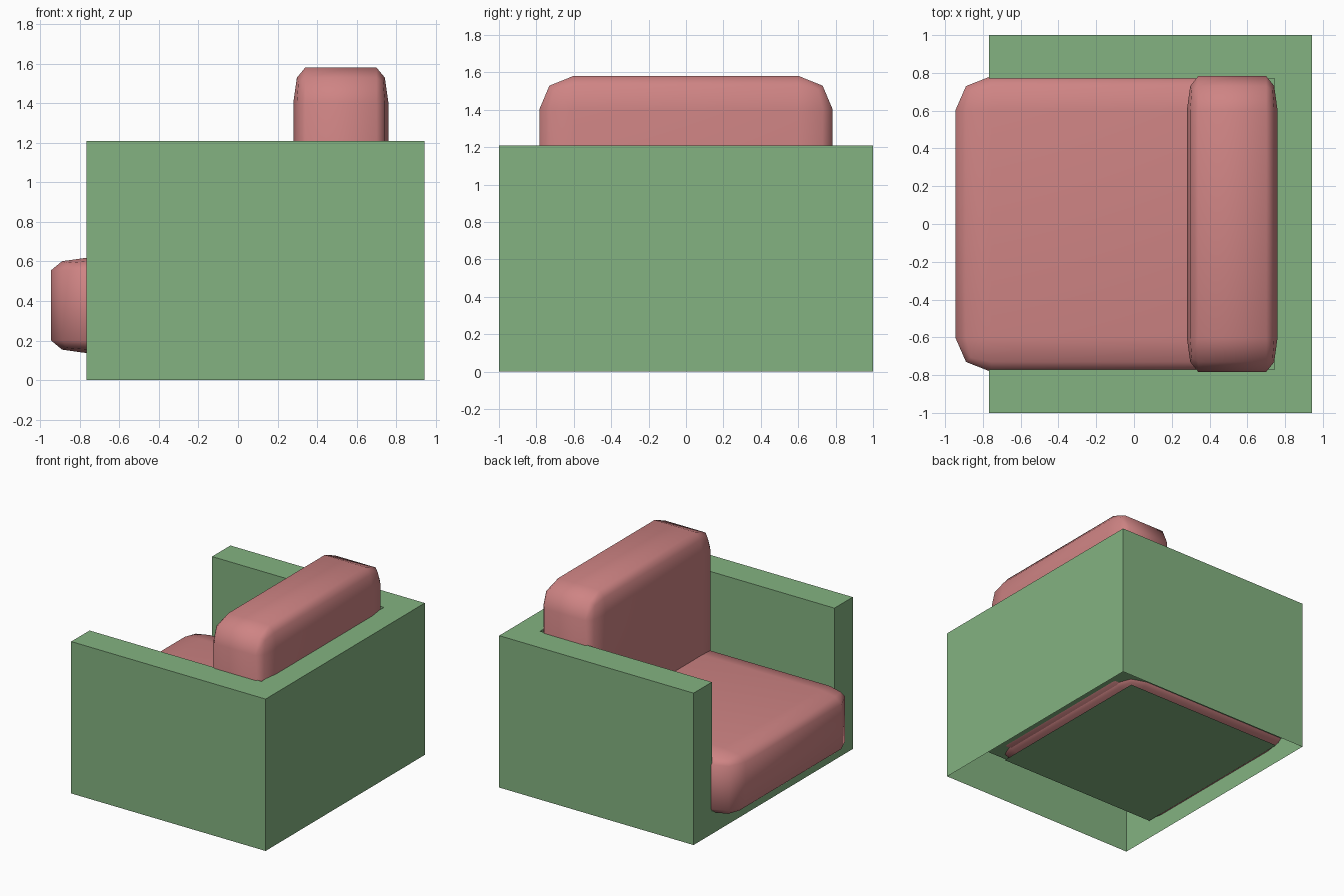
import bpy, bmesh

if "Cube" in bpy.data.objects:
    bpy.data.objects.remove(bpy.data.objects["Cube"])


def material(name, color):
    m = bpy.data.materials.new(name)
    m.diffuse_color = color
    m.use_nodes = True
    m.node_tree.nodes["Principled BSDF"].inputs["Base Color"].default_value = m.diffuse_color
    return m


green = material("green_fabric", (0.23, 0.45, 0.22, 1))
red = material("red_fabric", (0.62, 0.23, 0.23, 1))


def add_object(name, bm, mat):
    bmesh.ops.recalc_face_normals(bm, faces=bm.faces)
    mesh = bpy.data.meshes.new(name)
    bm.to_mesh(mesh)
    bm.free()
    obj = bpy.data.objects.new(name, mesh)
    bpy.context.collection.objects.link(obj)
    mesh.materials.append(mat)
    return obj


def cushion(name, lo, hi, radius):
    # rounded unit cube, remapped so each axis has its own rounding radius
    bm = bmesh.new()
    bmesh.ops.create_cube(bm, size=1)
    bmesh.ops.bevel(bm, geom=bm.edges[:], offset=0.1, segments=2,
                    profile=0.5, affect='EDGES')
    for v in bm.verts:
        for i in range(3):
            depth = (0.5 - abs(v.co[i])) / 0.1 * radius[i]
            v.co[i] = hi[i] - depth if v.co[i] > 0 else lo[i] + depth
    for f in bm.faces:
        f.smooth = True
    return add_object(name, bm, red)


# Frame: hollow U-shaped shell (arms and back), open underneath,
# with a low front panel and a seat platform
FRONT, BACK, WIDE, TOP, DECK = -0.767, 0.943, 1.0, 1.208, 0.178
outer = [(FRONT, -WIDE), (BACK, -WIDE), (BACK, WIDE), (FRONT, WIDE)]
iy, ix = 0.77, 0.745
inner = [(FRONT, iy), (ix, iy), (ix, -iy), (FRONT, -iy)]
bm = bmesh.new()
top = [bm.verts.new((x, y, TOP)) for x, y in outer + inner]
low = [bm.verts.new((x, y, 0)) for x, y in outer]
low += [bm.verts.new((x, y, DECK)) for x, y in inner]
for i in (0, 1, 2, 4, 5, 6):
    bm.faces.new((low[i], low[i + 1], top[i + 1], top[i]))
bm.faces.new(top)
bm.faces.new(low[4:])
bm.faces.new((low[0], top[0], top[7], low[7], low[4], top[4], top[3], low[3]))
add_object("frame", bm, green)

# Board under the seat cushion
bm = bmesh.new()
board = [(-0.75, -0.72), (0.63, -0.72), (0.63, 0.72), (-0.75, 0.72)]
bm.faces.new([bm.verts.new((x, y, 0.13)) for x, y in board])
add_object("seat_board", bm, green)

# Cushions
cushion("seat_cushion", (-0.945, -0.783, 0.135), (0.70, 0.783, 0.62),
        (0.19, 0.18, 0.065))
cushion("back_cushion", (0.28, -0.783, 0.17), (0.76, 0.783, 1.58),
        (0.06, 0.18, 0.175))
